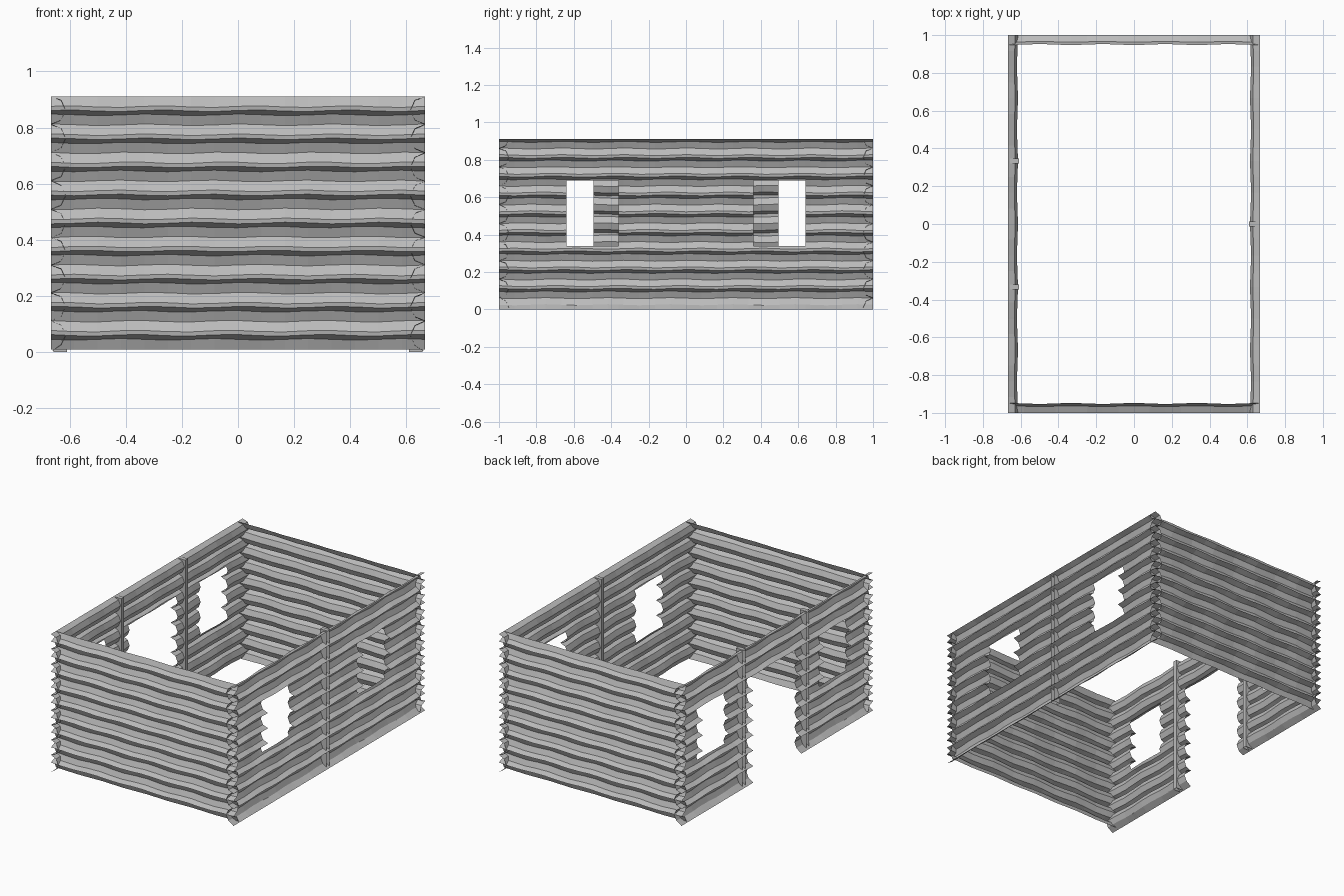
import bpy, bmesh
from math import sin, cos, pi, radians
from mathutils import Vector

cube = bpy.data.objects.get("Cube")
if cube:
    bpy.data.objects.remove(cube)

HALF_X, HALF_Y = 0.667, 1.0
R = 0.05            # log radius
TOP = 0.91

wood = bpy.data.materials.new("grey_wood")
wood.use_nodes = True
wood.diffuse_color = (0.5, 0.5, 0.5, 1)
wood.node_tree.nodes["Principled BSDF"].inputs["Base Color"].default_value = (0.5, 0.5, 0.5, 1)


def finish(name, bm):
    mesh = bpy.data.meshes.new(name)
    bm.to_mesh(mesh)
    bm.free()
    mesh.materials.append(wood)
    obj = bpy.data.objects.new(name, mesh)
    bpy.context.collection.objects.link(obj)


def cut_opening(bm, low, high, bottom, top):
    """Cut a rectangular hole through a side wall."""
    for axis, values in ((1, (low, high)), (2, (bottom, top))):
        for v in values:
            co, no = Vector(), Vector()
            co[axis], no[axis] = v, 1
            bmesh.ops.bisect_plane(bm, geom=bm.verts[:] + bm.edges[:] + bm.faces[:],
                                   plane_co=co, plane_no=no)
    inside = []
    for f in bm.faces:
        c = f.calc_center_median()
        if low < c.y < high and bottom < c.z < top:
            inside.append(f)
    bmesh.ops.delete(bm, geom=inside, context='FACES')


def log_wall(name, length, steps, place, first, openings=()):
    """Stack of half-round log shells, bulging into the room."""
    bm = bmesh.new()
    base = 0.01 - R * (first / 2)
    rows = []
    for k in range(first, first + 37):
        a = radians(45 * (k % 4))
        row = []
        for i in range(steps + 1):
            u = length * (i / steps - 0.5)
            depth = R * sin(a) * (1 + 0.06 * cos(6 * pi * u))
            z = base + 2 * R * (k // 4) + R * (1 - cos(a))
            z += 0.003 * sin(6 * pi * u + k // 4)
            if k == first:
                z = 0.01 if first else 0
            elif k == first + 36:
                z = TOP
            row.append(bm.verts.new(place(u, depth, z)))
        rows.append(row)
    for a, b in zip(rows, rows[1:]):
        for i in range(steps):
            bm.faces.new((a[i], a[i + 1], b[i + 1], b[i]))
    for opening in openings:
        cut_opening(bm, *opening)
    finish(name, bm)


def post(name, side, y):
    """Upright channel, open towards the outside, closed at the top."""
    bm = bmesh.new()
    inner, outer, w = side * (HALF_X - 0.058), side * (HALF_X - 0.01), 0.014
    plan = [(outer, y - w), (inner, y - w), (inner, y + w), (outer, y + w)]
    low = [bm.verts.new((*p, 0)) for p in plan]
    high = [bm.verts.new((*p, TOP)) for p in plan]
    for i in range(3):
        bm.faces.new((low[i], low[i + 1], high[i + 1], high[i]))
    bm.faces.new(high)
    bmesh.ops.recalc_face_normals(bm, faces=bm.faces[:])
    finish(name, bm)


# End walls, starting on a half log
log_wall("front_wall", 2 * HALF_X, 16, lambda u, d, z: (-u, -HALF_Y + d, z), 2)
log_wall("back_wall", 2 * HALF_X, 16, lambda u, d, z: (u, HALF_Y - d, z), 2)

# Long walls with windows, and the doorway on one side
SILL, HEAD = 0.34, 0.69
log_wall("left_wall", 2 * HALF_Y, 24, lambda u, d, z: (HALF_X - d, -u, z), 0,
         [(-0.64, -0.36, SILL, HEAD), (0.36, 0.64, SILL, HEAD)])
log_wall("right_wall", 2 * HALF_Y, 24, lambda u, d, z: (-HALF_X + d, u, z), 0,
         [(-0.775, -0.495, SILL, HEAD), (0.495, 0.775, SILL, HEAD),
          (-0.25, 0.25, -0.01, HEAD)])

# Posts at the panel joints
post("left_middle_post", 1, 0)
post("right_front_post", -1, -HALF_Y / 3)
post("right_back_post", -1, HALF_Y / 3)
